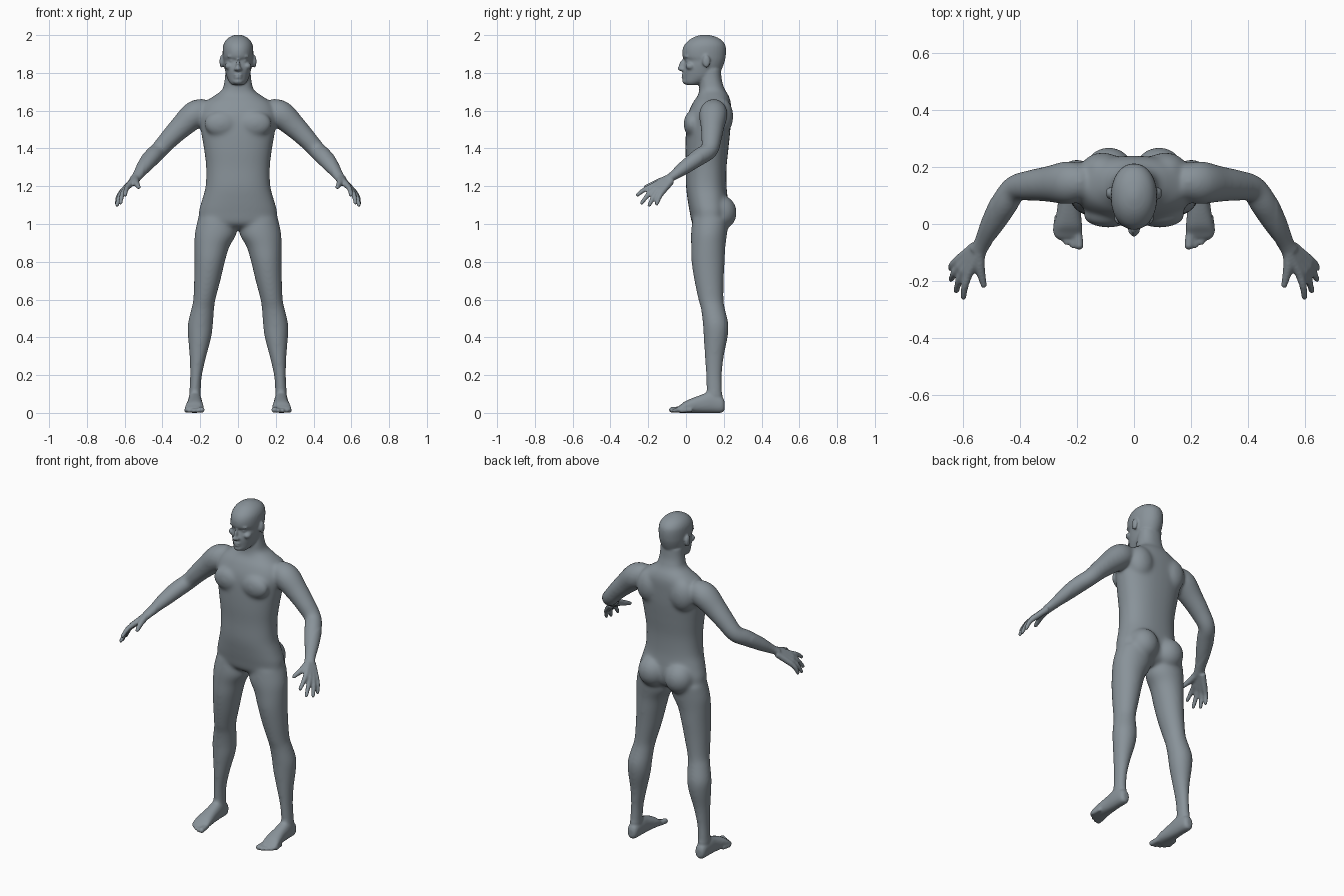
import bpy
import bmesh
from math import cos, sin, pi, copysign
from mathutils import Vector, Matrix

old = bpy.data.objects.get("Cube")
if old:
    bpy.data.objects.remove(old, do_unlink=True)

X, Y, Z = Vector((1, 0, 0)), Vector((0, 1, 0)), Vector((0, 0, 1))
SIDES = (1, -1)
bm = bmesh.new()


def spline(rows, steps):
    """Catmull-Rom interpolation through rows of equal length."""
    rows = [Vector(r) for r in rows]
    ext = [rows[0]] + rows + [rows[-1]]
    out = []
    for p, q, r, s in zip(ext, ext[1:], ext[2:], ext[3:]):
        for k in range(steps):
            t = k / steps
            out.append(q + (r - p) * (t / 2)
                       + (2 * p - 5 * q + 4 * r - s) * (t * t / 2)
                       + (3 * q - p - 3 * r + s) * (t ** 3 / 2))
    return out + [rows[-1]]


def loft(rows, side=1, axis=None, ref=Z, power=2.0, steps=5, count=32):
    """Skin rounded sections (x, y, z, half width, half depth)."""
    rows = spline(rows, steps)
    rings = []
    for i, row in enumerate(rows):
        ahead, behind = rows[min(i + 1, len(rows) - 1)], rows[max(i - 1, 0)]
        along = axis or (Vector(ahead[:3]) - Vector(behind[:3])).normalized()
        u = along.cross(ref).normalized()
        v = u.cross(along)
        ring = []
        for k in range(count):
            c, s = cos(2 * pi * k / count), sin(2 * pi * k / count)
            c, s = (copysign(abs(w) ** (2 / power), w) for w in (c, s))
            p = Vector(row[:3]) + u * (row[3] * c) + v * (row[4] * s)
            ring.append(bm.verts.new((p.x * side, p.y, p.z)))
        rings.append(ring)
    for a, b in zip(rings, rings[1:]):
        for k in range(count):
            n = (k + 1) % count
            bm.faces.new((a[k], a[n], b[n], b[k]))
    bm.faces.new(rings[0])
    bm.faces.new(rings[-1])


def upright(rows, power):
    """Central loft from rows of (z, half width, front y, back y)."""
    loft([(0, (f + b) / 2, z, w, (b - f) / 2) for z, w, f, b in rows],
         axis=Z, ref=Y, power=power)


def ball(center, radii, side=1):
    place = Matrix.Translation((center[0] * side, center[1], center[2]))
    bmesh.ops.create_uvsphere(bm, u_segments=24, v_segments=16, radius=1,
                              matrix=place @ Matrix.Diagonal((*radii, 1)))


def pair(center, radii):
    for side in SIDES:
        ball(center, radii, side)


def digit(points, radii, side):
    """Finger or toe: a tapering tube with a round tip."""
    loft([(*p, r, r) for p, r in zip(points, radii)], side, count=16)
    ball(points[-1], [radii[-1]] * 3, side)


# Torso and neck
upright([(.972, .06, .08, .17), (1.0, .19, .035, .21), (1.06, .208, .02, .228),
         (1.13, .19, .008, .222), (1.2, .172, .0, .215), (1.3, .169, .0, .215),
         (1.4, .181, -.003, .225), (1.5, .198, .0, .235), (1.58, .205, .01, .238),
         (1.64, .18, .035, .238), (1.68, .125, .062, .226), (1.71, .085, .07, .207),
         (1.76, .071, .072, .19), (1.82, .066, .08, .185)], 2.3)
pair((.09, .03, 1.53), (.088, .043, .068))     # chest muscles
pair((.11, .185, 1.57), (.08, .066, .1))       # shoulder blades
pair((.088, .185, 1.06), (.087, .084, .092))   # buttocks

# Head
upright([(1.735, .03, .005, .06), (1.75, .045, -.01, .1), (1.78, .06, -.014, .165),
         (1.81, .068, -.016, .185), (1.84, .074, -.011, .198), (1.865, .077, -.005, .206),
         (1.885, .08, -.018, .21), (1.92, .081, -.019, .212), (1.95, .077, -.007, .207),
         (1.975, .063, .018, .187), (1.992, .04, .048, .155), (2.002, .012, .085, .115)], 2.1)
ball((0, -.02, 1.838), (.011, .017, .032))     # nose bridge
ball((0, -.031, 1.823), (.015, .015, .012))    # nose tip
pair((.013, -.022, 1.819), (.01, .012, .009))  # nostrils
pair((.032, .013, 1.864), (.017, .015, .011))  # eyes
pair((.032, .003, 1.887), (.026, .013, .008))  # brows
pair((.05, .022, 1.835), (.021, .025, .018))   # cheekbones
ball((0, -.012, 1.79), (.025, .013, .006))     # upper lip
ball((0, -.011, 1.776), (.022, .013, .006))    # lower lip
ball((0, -.002, 1.755), (.026, .017, .016))    # chin
pair((.087, .108, 1.86), (.011, .021, .034))   # ears

ARM = [(.16, .15, 1.605, .055, .06), (.225, .145, 1.582, .076, .073),
       (.3, .14, 1.515, .063, .062), (.36, .135, 1.455, .055, .053),
       (.417, .124, 1.392, .047, .047), (.455, .07, 1.355, .049, .046),
       (.495, .0, 1.305, .042, .038), (.53, -.065, 1.257, .03, .025),
       (.548, -.098, 1.235, .031, .021)]
LEG = [(.112, .13, 1.03, .1, .095), (.118, .122, .95, .111, .096),
       (.138, .118, .88, .093, .091), (.15, .117, .8, .081, .088),
       (.163, .122, .7, .07, .078), (.178, .132, .6, .059, .067),
       (.187, .143, .55, .061, .064), (.199, .157, .47, .067, .068),
       (.203, .157, .4, .062, .064), (.212, .15, .3, .045, .051),
       (.222, .148, .2, .032, .043), (.227, .15, .12, .031, .042),
       (.228, .15, .05, .03, .043)]
FOOT = [(.228, .205, .038, .014, .02), (.228, .19, .043, .03, .042),
        (.228, .13, .055, .036, .055), (.228, .07, .046, .039, .046),
        (.23, .0, .032, .048, .032), (.232, -.03, .021, .05, .021),
        (.232, -.047, .016, .045, .014)]
# Knuckle and tip of each finger, index to little
FINGERS = [((.578, -.172, 1.203), (.597, -.256, 1.155)),
           ((.596, -.166, 1.187), (.622, -.234, 1.112)),
           ((.609, -.15, 1.175), (.64, -.194, 1.1)),
           ((.616, -.127, 1.168), (.643, -.155, 1.107))]
TOES = [(.192, -.075, .016), (.214, -.074, .012), (.237, -.062, .012),
        (.257, -.046, .012), (.273, -.024, .012)]

for side in SIDES:
    loft(ARM, side)
    loft(LEG, side, axis=Z, ref=Y)
    loft(FOOT, side, axis=Y, ref=Z, power=2.3)
    wrist = Vector((.542, -.085, 1.242))
    for knuckle, tip in FINGERS:
        knuckle, tip = Vector(knuckle), Vector(tip)
        palm = wrist.lerp(knuckle, .1) + (knuckle - Vector(FINGERS[1][0])) * .3
        bend = knuckle.lerp(tip, .5) + Vector((.004, 0, .006))
        digit([palm, knuckle], (.019, .0165), side)
        digit([knuckle, bend, tip], (.0155, .0135, .0105), side)
    digit([wrist, Vector((.54, -.15, 1.22)), Vector((.526, -.214, 1.195))],
          (.022, .018, .0115), side)
    for x, y, r in TOES:
        digit([Vector((.232 + (x - .232) * .85, y + .055, r + .004)),
               Vector((x, y, r))], (r, r), side)

# Fuse all parts into one skin
bmesh.ops.recalc_face_normals(bm, faces=bm.faces)
mesh = bpy.data.meshes.new("body")
bm.to_mesh(mesh)
bm.free()
body = bpy.data.objects.new("body", mesh)
bpy.context.collection.objects.link(body)
bpy.context.view_layer.objects.active = body
body.select_set(True)
fuse = body.modifiers.new("fuse", 'REMESH')
fuse.mode = 'VOXEL'
fuse.voxel_size = .006
bpy.ops.object.modifier_apply(modifier=fuse.name)


def relax(verts, rounds):
    for _ in range(rounds):
        bmesh.ops.smooth_vert(bm, verts=verts, factor=.5, use_axis_x=True,
                              use_axis_y=True, use_axis_z=True)


# Blend the large joints strongly, the face, hands and feet lightly
bm = bmesh.new()
bm.from_mesh(body.data)
relax([v for v in bm.verts if .1 < v.co.z < 1.73 and abs(v.co.x) < .5], 22)
relax(bm.verts[:], 3)
for face in bm.faces:
    face.smooth = True
bm.to_mesh(body.data)
bm.free()

# Single skin colour
grey = (.25, .29, .32, 1)
skin = bpy.data.materials.new("slate grey")
skin.use_nodes = True
skin.diffuse_color = grey
shader = next(n for n in skin.node_tree.nodes if n.type == 'BSDF_PRINCIPLED')
shader.inputs["Base Color"].default_value = grey
body.data.materials.clear()
body.data.materials.append(skin)
